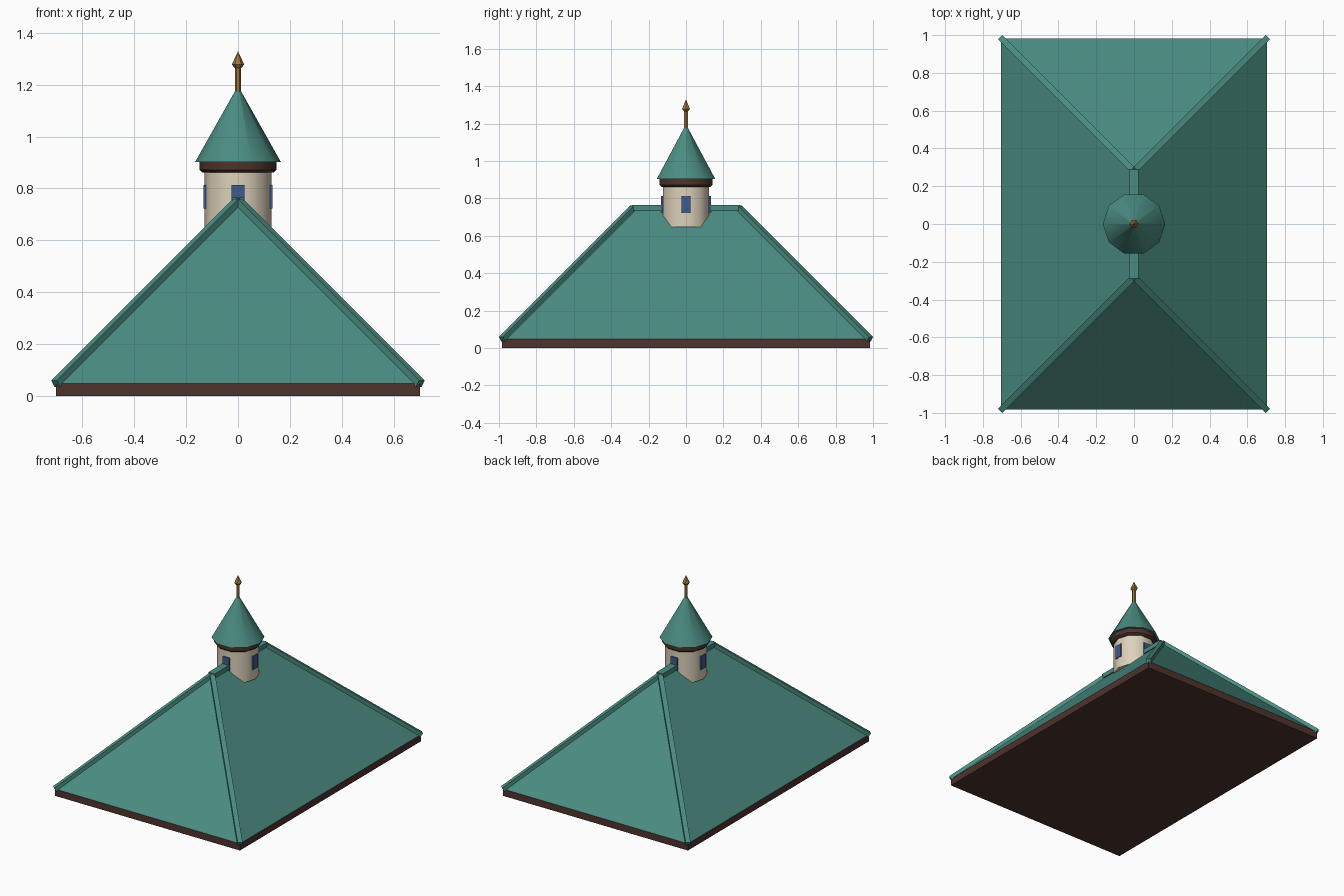
import bpy, math
from mathutils import Vector, Matrix

if "Cube" in bpy.data.objects:
    bpy.data.objects.remove(bpy.data.objects["Cube"])

W, D = 0.703, 0.983          # half width and half depth of the eaves
EAVE, PEAK = 0.047, 0.75     # roof heights
RIDGE = D - W                # half length of the ridge line


def material(name, rgb):
    m = bpy.data.materials.new(name)
    m.diffuse_color = (*rgb, 1)
    m.use_nodes = True
    m.node_tree.nodes["Principled BSDF"].inputs["Base Color"].default_value = m.diffuse_color
    return m


teal = material("teal_roof", (0.069, 0.262, 0.220))
brown = material("dark_brown_trim", (0.076, 0.033, 0.026))
cream = material("cream_wall", (0.72, 0.64, 0.49))
blue = material("blue_glass", (0.048, 0.107, 0.262))
gold = material("aged_gold", (0.35, 0.195, 0.048))


def mesh_object(name, verts, faces, mat):
    me = bpy.data.meshes.new(name)
    me.from_pydata(verts, [], faces)
    me.materials.append(mat)
    ob = bpy.data.objects.new(name, me)
    bpy.context.collection.objects.link(ob)
    return ob


def box(name, size, mat, matrix):
    h = Vector(size) / 2
    verts = [matrix @ Vector((x * h.x, y * h.y, z * h.z))
             for z in (-1, 1) for x, y in ((-1, -1), (1, -1), (1, 1), (-1, 1))]
    faces = [(3, 2, 1, 0), (4, 5, 6, 7)]
    faces += [(i, (i + 1) % 4, (i + 1) % 4 + 4, i + 4) for i in range(4)]
    return mesh_object(name, verts, faces, mat)


def lathe(name, profile, sides, mat, smooth=True):
    """Closed turned part from (radius, height) pairs, listed bottom to top."""
    verts = [(r * math.cos(math.tau * i / sides), r * math.sin(math.tau * i / sides), z)
             for r, z in profile for i in range(sides)]
    faces = [tuple(reversed(range(sides))),
             tuple(range(len(verts) - sides, len(verts)))]
    for k in range(len(profile) - 1):
        for i in range(sides):
            a, b = k * sides + i, k * sides + (i + 1) % sides
            faces.append((a, b, b + sides, a + sides))
    ob = mesh_object(name, verts, faces, mat)
    if smooth:
        bpy.ops.object.select_all(action='DESELECT')
        ob.select_set(True)
        bpy.context.view_layer.objects.active = ob
        bpy.ops.object.shade_smooth_by_angle(angle=math.radians(40))
    return ob


# Eaves board
box("eaves_board", (2 * W, 2 * D, EAVE), brown, Matrix.Translation((0, 0, EAVE / 2)))

# Hipped roof
mesh_object("hip_roof",
            [(-W, -D, EAVE), (W, -D, EAVE), (W, D, EAVE), (-W, D, EAVE),
             (0, -RIDGE, PEAK), (0, RIDGE, PEAK)],
            [(0, 1, 4), (1, 2, 5, 4), (2, 3, 5), (3, 0, 4, 5), (3, 2, 1, 0)], teal)

# Ridge cap and four hip caps
box("ridge_cap", (0.048, 2 * RIDGE + 0.015, 0.031), teal, Matrix.Translation((0, 0, PEAK)))
for sx in (-1, 1):
    for sy in (-1, 1):
        low, high = Vector((sx * W, sy * D, EAVE)), Vector((0, sy * RIDGE, PEAK))
        along = (high - low).normalized()
        side = along.cross(Vector((0, 0, 1))).normalized()
        up = side.cross(along)
        turn = Matrix((side, along, up)).transposed().to_4x4()
        name = f"hip_cap_{'front' if sy < 0 else 'back'}_{'left' if sx < 0 else 'right'}"
        box(name, (0.032, (high - low).length, 0.031), teal,
            Matrix.Translation((low + high) / 2) @ turn)

# Turret: ten-sided wall, cornice and spire
lathe("turret_wall", [(0.13, 0.648), (0.13, 0.868)], 10, cream)
lathe("turret_cornice", [(0.136, 0.861), (0.149, 0.872), (0.149, 0.905)], 10, brown)
lathe("turret_spire", [(0.165, 0.903), (0.009, 1.18)], 10, teal)

# Four window plates
for i, label in enumerate(("right", "back", "left", "front")):
    place = Matrix.Rotation(i * math.pi / 2, 4, 'Z') @ Matrix.Translation((0.1285, 0, 0.768))
    box(f"window_{label}", (0.0098, 0.049, 0.092), blue, place)

# Finial rod and pointed tip
lathe("finial_rod", [(0.012, 1.165), (0.012, 1.27)], 6, gold, smooth=False)
lathe("finial_tip", [(0.010, 1.262), (0.024, 1.278), (0.0008, 1.328)], 6, gold, smooth=False)
